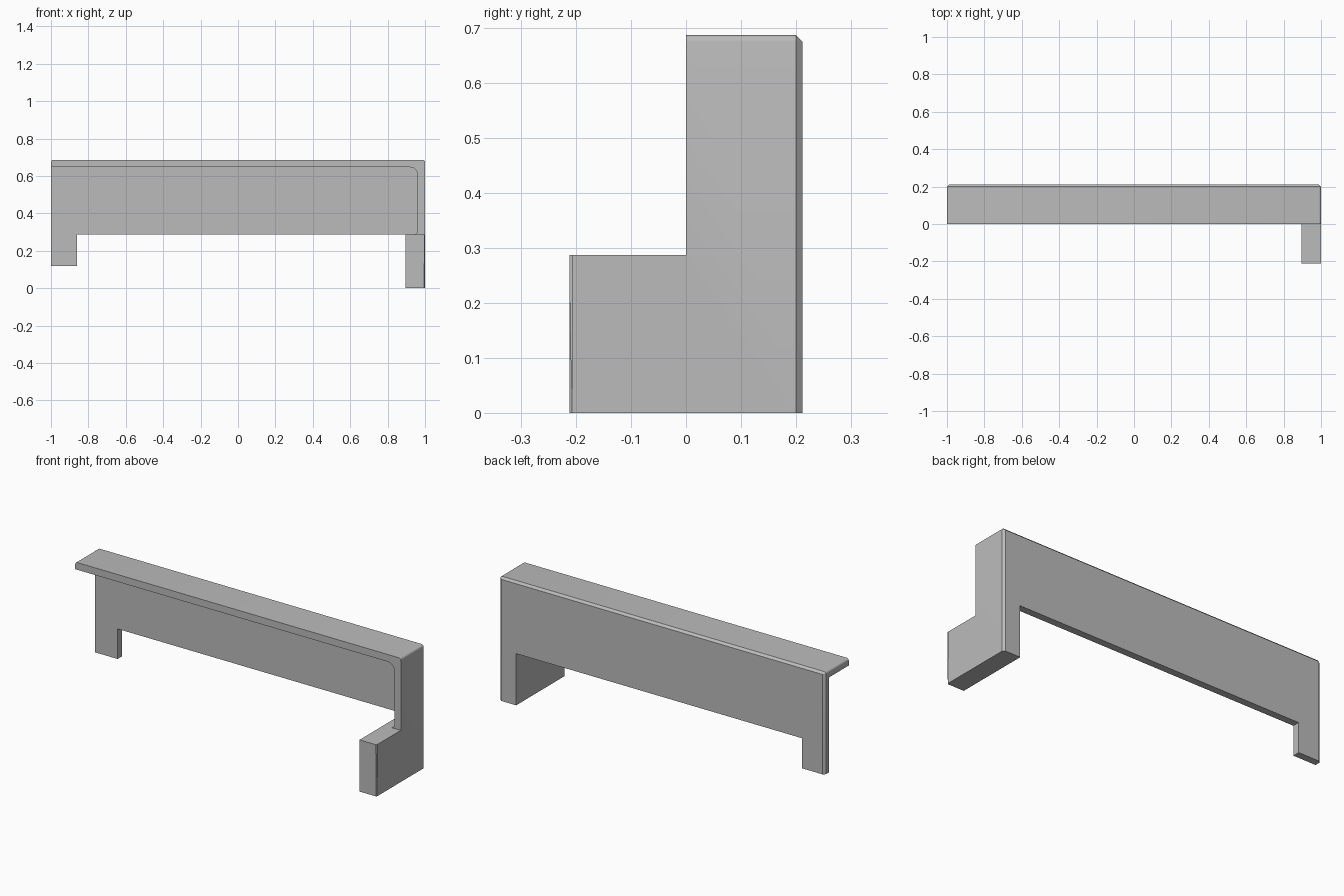
import bpy, bmesh
from math import sin, cos, radians

cube = bpy.data.objects.get("Cube")
if cube:
    bpy.data.objects.remove(cube)

TOP, DEPTH = 0.687, 0.212           # overall height, half depth
LEG_TOP, LEG_IN = 0.287, 0.895      # top and inner side of the tall foot
WALL = 0.04                         # sheet thickness

grey = bpy.data.materials.new("plain grey")
grey.use_nodes = True
grey.diffuse_color = (0.5, 0.5, 0.5, 1)
grey.node_tree.nodes["Principled BSDF"].inputs["Base Color"].default_value = (0.5, 0.5, 0.5, 1)


def prism(name, outline, y0, y1):
    """Extrude an x-z outline from y0 to y1."""
    bm = bmesh.new()
    face = bm.faces.new([bm.verts.new((x, y0, z)) for x, z in outline])
    ext = bmesh.ops.extrude_face_region(bm, geom=[face])
    verts = [v for v in ext["geom"] if isinstance(v, bmesh.types.BMVert)]
    bmesh.ops.translate(bm, vec=(0, y1 - y0, 0), verts=verts)
    bmesh.ops.recalc_face_normals(bm, faces=bm.faces)
    mesh = bpy.data.meshes.new(name)
    bm.to_mesh(mesh)
    bm.free()
    mesh.materials.append(grey)
    obj = bpy.data.objects.new(name, mesh)
    bpy.context.collection.objects.link(obj)
    return obj


def arc(cx, cz, r, a0, a1, n=8):
    angles = [radians(a0 + (a1 - a0) * i / n) for i in range(n + 1)]
    return [(cx + r * cos(a), cz + r * sin(a)) for a in angles]


def bevel(bm, test, width, segments):
    edges = [e for e in bm.edges if all(test(v.co) for v in e.verts)]
    bmesh.ops.bevel(bm, geom=edges, offset=width, segments=segments,
                    profile=0.5, affect='EDGES')


# Solid block with rounded top ends and chamfered back edges
E = 1e-4
R = 0.012
block = [(-1, 0), (1, 0)] + arc(1 - R, TOP - R, R, 0, 90, 4) + arc(R - 1, TOP - R, R, 90, 180, 4)
bracket = prism("bracket_shell", block, -DEPTH, DEPTH)
bm = bmesh.new()
bm.from_mesh(bracket.data)
edges = [e for e in bm.edges if all(v.co.y > DEPTH - E for v in e.verts)
         and not all(v.co.z < E for v in e.verts)]
bmesh.ops.bevel(bm, geom=edges, offset=R, segments=1, affect='EDGES')
bevel(bm, lambda c: c.y < E - DEPTH and c.x > 1 - E, 0.005, 1)
bm.to_mesh(bracket.data)
bm.free()

# Space in front of the shell, above the foot
notch = prism("front_notch_cutter", [(-2, LEG_TOP), (2, LEG_TOP), (2, 2), (-2, 2)], -1, 0)

# Hollow under the top lip, filleted against the side wall
inner, lip = 1 - WALL, TOP - WALL
hollow = prism("hollow_cutter",
               [(-2, -1), (LEG_IN, -1), (LEG_IN, LEG_TOP)]
               + arc(inner - 0.02, LEG_TOP + 0.02, 0.02, -90, 0)
               + arc(inner - WALL, lip - WALL, WALL, 0, 90)
               + [(-2, lip)], -0.5, DEPTH - WALL)

# Opening below the back panel, between the short and tall feet
opening = prism("opening_cutter",
                [(-2, -1), (LEG_IN, -1), (LEG_IN, LEG_TOP), (-0.86, LEG_TOP),
                 (-0.86, 0.12), (-2, 0.12)], -1.2, 1)

for cutter in (notch, hollow, opening):
    cutter.hide_render = True
    cutter.hide_set(True)
    mod = bracket.modifiers.new(cutter.name, 'BOOLEAN')
    mod.operation, mod.solver, mod.object = 'DIFFERENCE', 'EXACT', cutter

# Apply the cuts, then drop the cutters
bpy.context.view_layer.objects.active = bracket
bracket.select_set(True)
for mod in list(bracket.modifiers):
    bpy.ops.object.modifier_apply(modifier=mod.name)
for cutter in (notch, hollow, opening):
    bpy.data.objects.remove(cutter)
bpy.ops.object.shade_smooth_by_angle(angle=radians(30))
